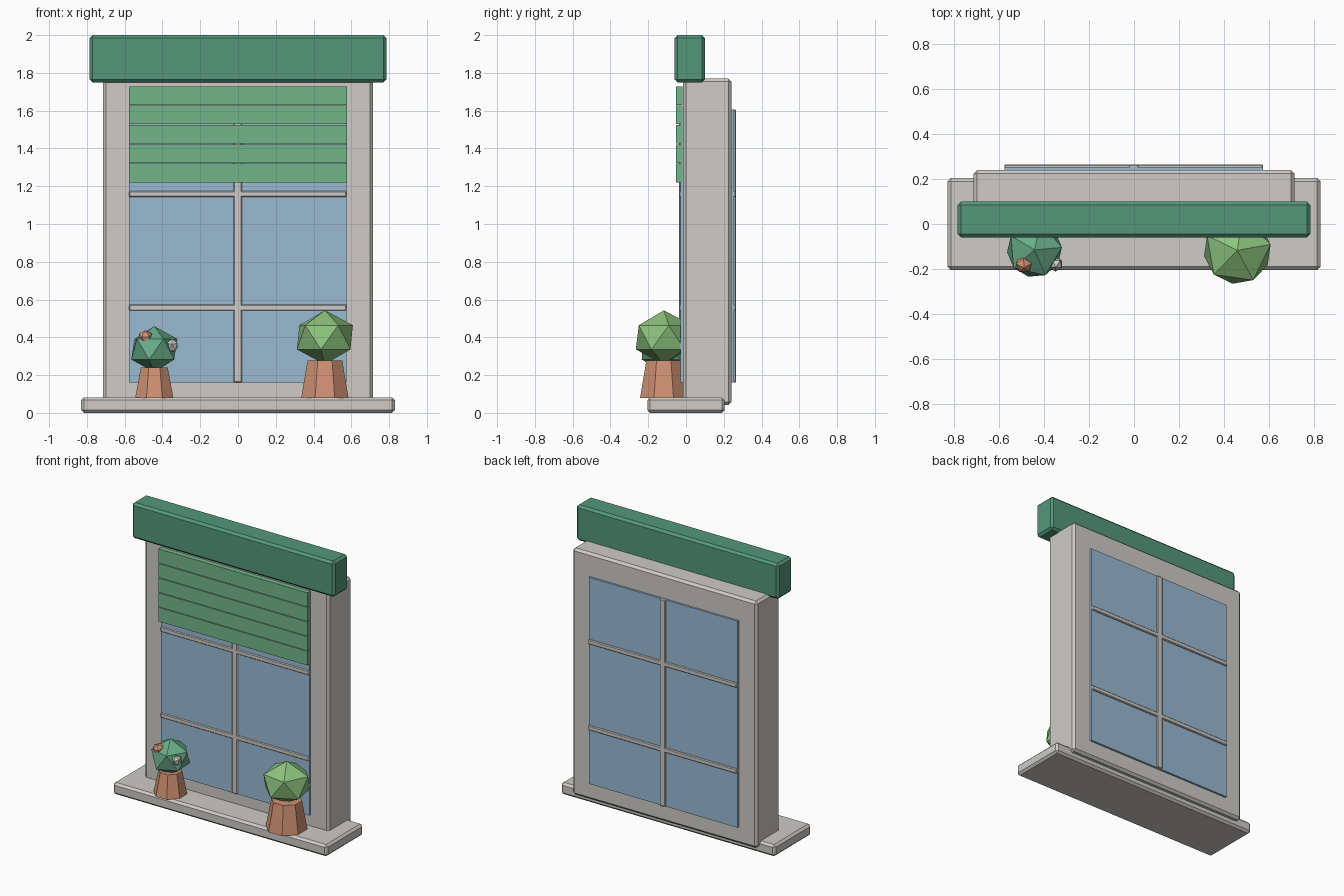
import bpy, bmesh
from math import radians, cos, pi
from mathutils import Matrix

if "Cube" in bpy.data.objects:
    bpy.data.objects.remove(bpy.data.objects["Cube"])


def material(name, rgb):
    m = bpy.data.materials.new(name)
    m.use_nodes = True
    m.diffuse_color = (*rgb, 1)
    m.node_tree.nodes["Principled BSDF"].inputs["Base Color"].default_value = (*rgb, 1)
    return m


STONE = material("warm grey", (0.62, 0.60, 0.57))
DEEP_GREEN = material("deep green", (0.09, 0.31, 0.195))
SLAT_GREEN = material("slat green", (0.17, 0.47, 0.25))
GLASS = material("pane blue", (0.32, 0.49, 0.65))
CLAY = material("clay orange", (0.62, 0.28, 0.17))
BUSH_GREEN = material("bush green", (0.14, 0.42, 0.25))
LEAF_GREEN = material("leaf green", (0.27, 0.55, 0.21))


def finish(name, bm, mat):
    mesh = bpy.data.meshes.new(name)
    bm.to_mesh(mesh)
    bm.free()
    mesh.materials.append(mat)
    obj = bpy.data.objects.new(name, mesh)
    bpy.context.collection.objects.link(obj)
    return obj


def box(name, xs, ys, zs, mat, bevel=0):
    """Box between the given limits, with an optional chamfer."""
    bm = bmesh.new()
    bmesh.ops.create_cube(bm, size=1)
    for v in bm.verts:
        for i, (low, high) in enumerate((xs, ys, zs)):
            v.co[i] = low if v.co[i] < 0 else high
    obj = finish(name, bm, mat)
    if bevel:
        mod = obj.modifiers.new("chamfer", "BEVEL")
        mod.width = bevel
        mod.segments = 1
    return obj


def pot(name, x, y, bottom, top, zs):
    """Eight-sided pot, narrower at the top, with a flat side to the front."""
    bm = bmesh.new()
    k = 1 / cos(pi / 8)
    place = Matrix.Translation((x, y, sum(zs) / 2)) @ Matrix.Rotation(pi / 8, 4, "Z")
    bmesh.ops.create_cone(bm, cap_ends=True, segments=8, radius1=bottom * k,
                          radius2=top * k, depth=zs[1] - zs[0], matrix=place)
    return finish(name, bm, CLAY)


def ball(name, centre, width, height, mat, turn=0, tilt=0):
    """Twenty-sided faceted ball, with one upper corner at the turn angle."""
    bm = bmesh.new()
    bmesh.ops.create_icosphere(bm, subdivisions=1, radius=1)
    ring = [v.co for v in bm.verts if 0.2 < v.co.z < 0.8]
    start = ring[0].to_2d().angle_signed((1, 0))
    place = (Matrix.Translation(centre) @ Matrix.Rotation(radians(tilt), 4, "X")
             @ Matrix.Diagonal((width, width, height, 1))
             @ Matrix.Rotation(radians(turn) + start, 4, "Z"))
    bmesh.ops.transform(bm, matrix=place, verts=bm.verts)
    return finish(name, bm, mat)


# Sill, frame and top box of the blind
box("window_sill", (-0.83, 0.83), (-0.205, 0.205), (0, 0.082), STONE, 0.015)
box("window_frame", (-0.715, 0.715), (-0.017, 0.24), (0.042, 1.77), STONE, 0.016)
box("blind_box", (-0.785, 0.785), (-0.06, 0.10), (1.75, 2.0), DEEP_GREEN, 0.016)

# Glass and glazing bars, showing on both faces
box("glass_pane", (-0.577, 0.575), (-0.03, 0.254), (0.16, 1.607), GLASS)
bar_depth = (-0.037, 0.265)
box("upright_bar", (-0.023, 0.021), bar_depth, (0.16, 1.607), STONE, 0.005)
for i, z in enumerate((0.557, 1.159)):
    box(f"cross_bar_{i + 1}", (-0.577, 0.575), bar_depth, (z - 0.016, z + 0.016), STONE, 0.005)

# Blind slats
for i in range(5):
    z = 1.68 - 0.1025 * i
    box(f"blind_slat_{i + 1}", (-0.578, 0.576), (-0.054, -0.018), (z - 0.049, z + 0.049), SLAT_GREEN)

# Potted plants
pot("right_hand_pot", -0.443, -0.115, 0.101, 0.071, (0.08, 0.24))
ball("flowering_bush", (-0.443, -0.115, 0.337), 0.137, 0.122, BUSH_GREEN, 5)
ball("orange_flower", (-0.49, -0.178, 0.398), 0.041, 0.043, CLAY, 20, 25)
ball("pale_flower", (-0.348, -0.178, 0.356), 0.033, 0.04, STONE, 50, 20)
pot("left_hand_pot", 0.46, -0.118, 0.125, 0.092, (0.08, 0.277))
ball("leafy_bush", (0.46, -0.117, 0.40), 0.168, 0.143, LEAF_GREEN, 10)
